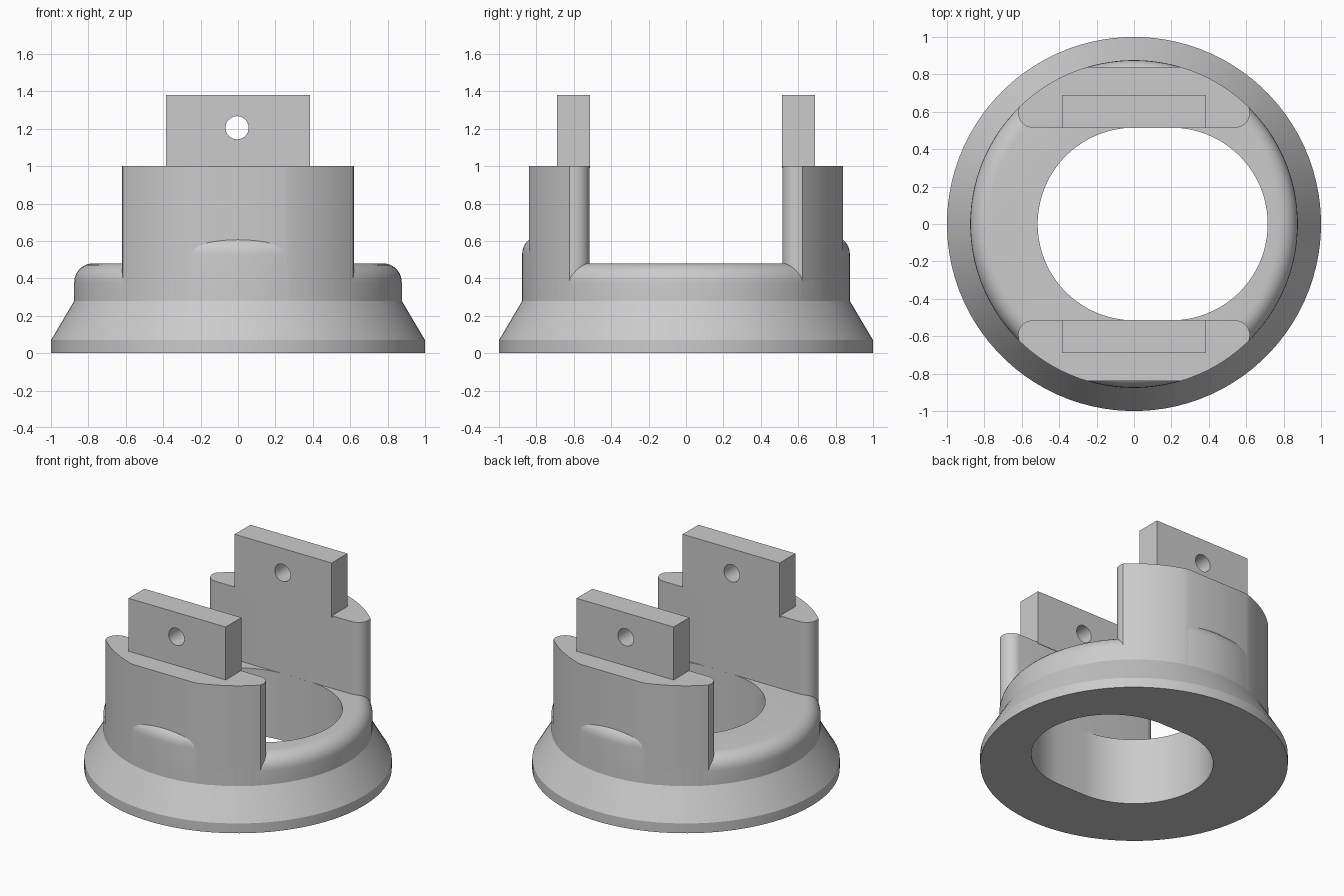
import bpy, bmesh
from math import sin, cos, pi, sqrt, radians

cube = bpy.data.objects.get("Cube")
if cube:
    bpy.data.objects.remove(cube)

grey = bpy.data.materials.new("plain grey")
grey.use_nodes = True
COLOUR = (0.6, 0.6, 0.6, 1)
grey.diffuse_color = COLOUR
grey.node_tree.nodes["Principled BSDF"].inputs["Base Color"].default_value = COLOUR

R = 0.876          # collar radius
INNER = 0.515      # half width of the bore, and inner face of the uprights
SEGMENTS = 96


def loft(name, rings, closed=False):
    """Skin a stack of equal-length rings; capped, or joined end to end."""
    bm = bmesh.new()
    loops = [[bm.verts.new(p) for p in ring] for ring in rings]
    pairs = list(zip(loops, loops[1:]))
    if closed:
        pairs.append((loops[-1], loops[0]))
    else:
        bm.faces.new(loops[0])
        bm.faces.new(loops[-1])
    n = len(loops[0])
    for a, b in pairs:
        for i in range(n):
            j = (i + 1) % n
            bm.faces.new((a[i], a[j], b[j], b[i]))
    bmesh.ops.recalc_face_normals(bm, faces=bm.faces)
    mesh = bpy.data.meshes.new(name)
    bm.to_mesh(mesh)
    bm.free()
    mesh.materials.append(grey)
    ob = bpy.data.objects.new(name, mesh)
    bpy.context.collection.objects.link(ob)
    return ob


def select(ob):
    bpy.ops.object.select_all(action='DESELECT')
    ob.select_set(True)
    bpy.context.view_layer.objects.active = ob


def smooth(ob):
    select(ob)
    bpy.ops.object.shade_smooth_by_angle(angle=radians(25))


def mirror_front(ob):
    ob.modifiers.new("front and back", 'MIRROR').use_axis = (False, True, False)


def prism(outline, z0, z1):
    return [[(x, y, z) for x, y in outline] for z in (z0, z1)]


# Flared base ring with rounded shoulder and an elongated bore
angles = [2 * pi * (i + 0.5) / SEGMENTS for i in range(SEGMENTS)]


def circle(r, z):
    return [(r * cos(a), r * sin(a), z) for a in angles]


def bore(z):
    return [(INNER * cos(a) + (0.2 if cos(a) > 0 else 0), INNER * sin(a), z)
            for a in angles]


def shoulder(radius, top, steps=7):
    """Radius and height pairs rounding the collar's upper edge."""
    turns = [pi / 2 * i / steps for i in range(steps + 1)]
    return [(R - radius + radius * cos(t), top - radius + radius * sin(t)) for t in turns]


profile = [(1, 0), (1, 0.07), (R, 0.28)] + shoulder(0.1, 0.48)
base = loft("base_ring", [bore(0)] + [circle(r, z) for r, z in profile] + [bore(0.48)],
            closed=True)
smooth(base)

# Uprights: flat inner face, rounded inner corners, curved and flattened outside
corner = 0.08
half = [(0.54 + corner * sin(t), INNER + corner - corner * cos(t))
        for t in (pi / 2 * i / 8 for i in range(9))]
xs = [0.615 - (0.615 - 0.248) * i / 12 for i in range(13)]
half += [(x, sqrt(R * R - x * x)) for x in xs]
outline = half + [(-x, y) for x, y in reversed(half)]
upright = loft("uprights", prism(outline, 0.2, 1.0))
smooth(upright)
mirror_front(upright)

# Rounded swelling where the collar shows past the flattened outside
W = 0.26
steps = [W - 2 * W * i / 20 for i in range(21)]
rings = [[(W, 0.7, z)] + [(x, sqrt(r * r - x * x), z) for x in steps] + [(-W, 0.7, z)]
         for r, z in [(R, 0.2)] + shoulder(0.1, 0.63)]
swelling = loft("collar_swellings", rings)
smooth(swelling)
mirror_front(swelling)

# Mounting tabs with a cross hole
tab = loft("mounting_tabs", prism([(-0.385, INNER - 0.003), (0.385, INNER - 0.003),
                                   (0.385, 0.69), (-0.385, 0.69)], 0.99, 1.38))
hole = [(-0.005 + 0.062 * cos(a), 1.205 + 0.062 * sin(a)) for a in angles[::2]]
hole = [(x, z) for x, z in
        ((-0.005 + 0.062 * cos(2 * pi * i / 32), 1.205 + 0.062 * sin(2 * pi * i / 32))
         for i in range(32))]
cutter = loft("hole_cutter", [[(x, y, z) for x, z in hole] for y in (0.4, 0.8)])
cutter.hide_render = True
cut = tab.modifiers.new("hole", 'BOOLEAN')
cut.operation = 'DIFFERENCE'
cut.solver = 'EXACT'
cut.object = cutter
select(tab)
bpy.ops.object.modifier_apply(modifier="hole")
bpy.data.objects.remove(cutter)
smooth(tab)
mirror_front(tab)
